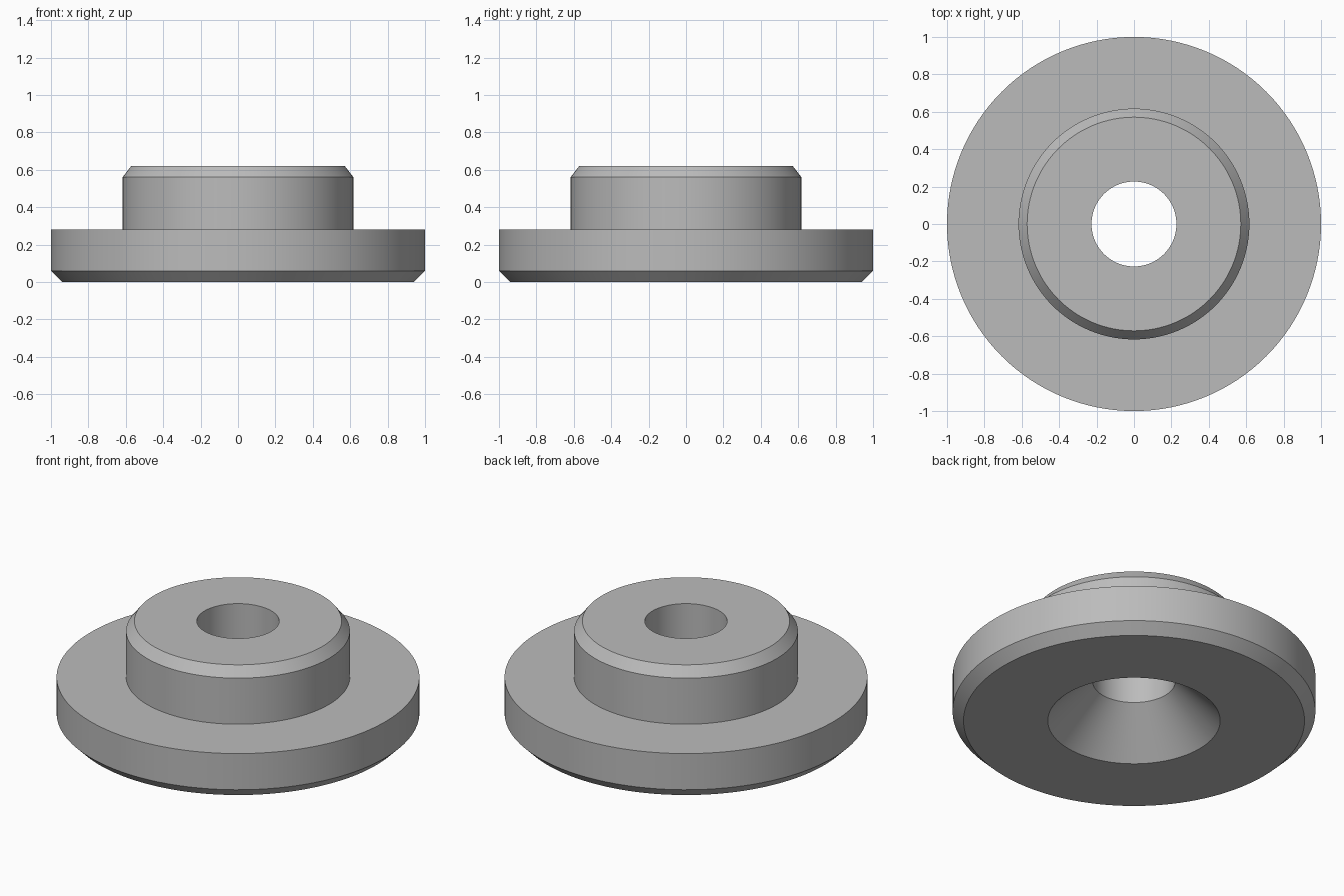
import bpy
import bmesh
from math import cos, sin, tau, radians

SEGMENTS = 128

cube = bpy.data.objects.get("Cube")
if cube:
    bpy.data.objects.remove(cube, do_unlink=True)

# Single plain grey metal
grey = bpy.data.materials.new("grey_metal")
color = (0.50, 0.50, 0.50, 1.0)
grey.diffuse_color = color
grey.use_nodes = True
grey.node_tree.nodes["Principled BSDF"].inputs["Base Color"].default_value = color


def lathe(name, profile, material):
    """Revolve a closed (radius, height) profile around the z axis."""
    bm = bmesh.new()
    rings = []
    for i in range(SEGMENTS):
        a = tau * i / SEGMENTS
        rings.append([bm.verts.new((r * cos(a), r * sin(a), z)) for r, z in profile])
    count = len(profile)
    for i in range(SEGMENTS):
        here, after = rings[i], rings[(i + 1) % SEGMENTS]
        for j in range(count):
            k = (j + 1) % count
            bm.faces.new((here[j], after[j], after[k], here[k]))
    bmesh.ops.recalc_face_normals(bm, faces=bm.faces)
    mesh = bpy.data.meshes.new(name)
    bm.to_mesh(mesh)
    bm.free()
    mesh.materials.append(material)
    obj = bpy.data.objects.new(name, mesh)
    bpy.context.collection.objects.link(obj)
    return obj


# Flanged bushing: chamfered flange, chamfered boss, bore with countersunk base
bushing = lathe("flanged_bushing", [
    (0.475, 0.0),    # countersink mouth
    (0.94, 0.0),     # flange underside
    (1.0, 0.06),     # flange lower chamfer
    (1.0, 0.28),     # flange rim
    (0.617, 0.28),   # boss foot
    (0.617, 0.56),   # boss wall
    (0.571, 0.62),   # boss top chamfer
    (0.227, 0.62),   # bore top
    (0.227, 0.247),  # bore meets countersink
], grey)

bpy.ops.object.select_all(action="DESELECT")
bushing.select_set(True)
bpy.context.view_layer.objects.active = bushing
bpy.ops.object.shade_smooth_by_angle(angle=radians(25))
